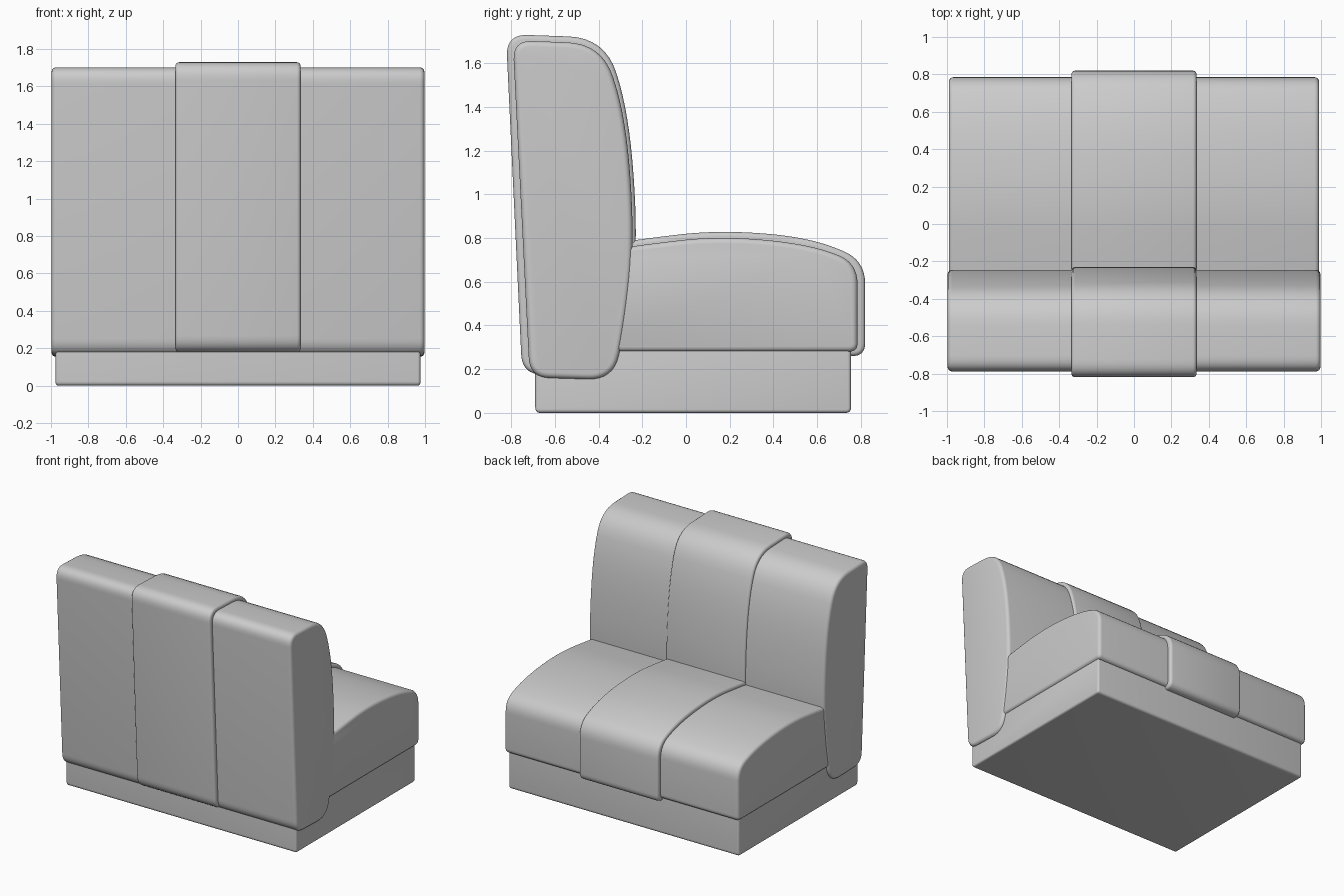
import bpy, bmesh
from mathutils import Vector

if "Cube" in bpy.data.objects:
    bpy.data.objects.remove(bpy.data.objects["Cube"])


def rounded(points, steps=8):
    """Round each (y, z, radius) corner of a closed outline."""
    out = []
    n = len(points)
    for i, (y, z, r) in enumerate(points):
        c = Vector((y, z))
        a = Vector(points[i - 1][:2]) - c
        b = Vector(points[(i + 1) % n][:2]) - c
        p = c + a.normalized() * min(r, a.length * 0.49)
        q = c + b.normalized() * min(r, b.length * 0.49)
        for k in range(steps + 1):
            t = k / steps
            out.append(p * (1 - t) ** 2 + c * 2 * t * (1 - t) + q * t * t)
    return out


def extrude_part(name, points, half_width, bevel):
    """Extrude a side outline across x and soften its end edges."""
    bm = bmesh.new()
    outline = rounded(points)
    ends = [[bm.verts.new((x, p.x, p.y)) for p in outline]
            for x in (-half_width, half_width)]
    for ring in ends:
        bm.faces.new(ring)
    n = len(outline)
    for i in range(n):
        j = (i + 1) % n
        bm.faces.new((ends[0][i], ends[0][j], ends[1][j], ends[1][i]))
    bmesh.ops.recalc_face_normals(bm, faces=bm.faces)
    rim = [e for e in bm.edges if abs(e.verts[0].co.x - e.verts[1].co.x) < 1e-6]
    bmesh.ops.bevel(bm, geom=rim, offset=bevel, segments=4, profile=0.5,
                    affect='EDGES', clamp_overlap=False)
    mesh = bpy.data.meshes.new(name)
    bm.to_mesh(mesh)
    bm.free()
    obj = bpy.data.objects.new(name, mesh)
    bpy.context.collection.objects.link(obj)
    bpy.ops.object.select_all(action='DESELECT')
    obj.select_set(True)
    bpy.context.view_layer.objects.active = obj
    bpy.ops.object.shade_smooth_by_angle(angle=0.7)
    return obj


# Plinth under the seat
extrude_part("base", [(-0.69, 0, 0.025), (0.755, 0, 0.025),
                      (0.755, 0.31, 0.02), (-0.69, 0.31, 0.02)], 0.975, 0.015)

# Full-width seat cushion with a crowned top
extrude_part("seat", [(-0.45, 0.28, 0.02), (0.785, 0.28, 0.04),
                      (0.785, 0.69, 0.1), (0.55, 0.775, 9), (0.15, 0.81, 9),
                      (-0.2, 0.77, 9), (-0.45, 0.73, 0.02)], 0.99, 0.025)

# Raised centre band of the seat
extrude_part("seat_centre_band", [(-0.45, 0.26, 0.02), (0.82, 0.26, 0.06),
                                  (0.82, 0.70, 0.11), (0.56, 0.805, 9),
                                  (0.15, 0.837, 9), (-0.2, 0.797, 9),
                                  (-0.45, 0.755, 0.02)], 0.335, 0.02)

# Full-width backrest with a bowed seat side
extrude_part("backrest", [(-0.715, 0.162, 0.09), (-0.33, 0.15, 0.12),
                          (-0.275, 0.42, 9), (-0.235, 0.80, 9),
                          (-0.275, 1.36, 9), (-0.385, 1.69, 0.16),
                          (-0.793, 1.705, 0.09)], 0.997, 0.025)

# Raised centre band of the backrest
extrude_part("backrest_centre_band", [(-0.75, 0.178, 0.09), (-0.34, 0.165, 0.1),
                                      (-0.26, 0.42, 9), (-0.22, 0.80, 9),
                                      (-0.26, 1.37, 9), (-0.37, 1.717, 0.17),
                                      (-0.824, 1.733, 0.1)], 0.335, 0.02)
